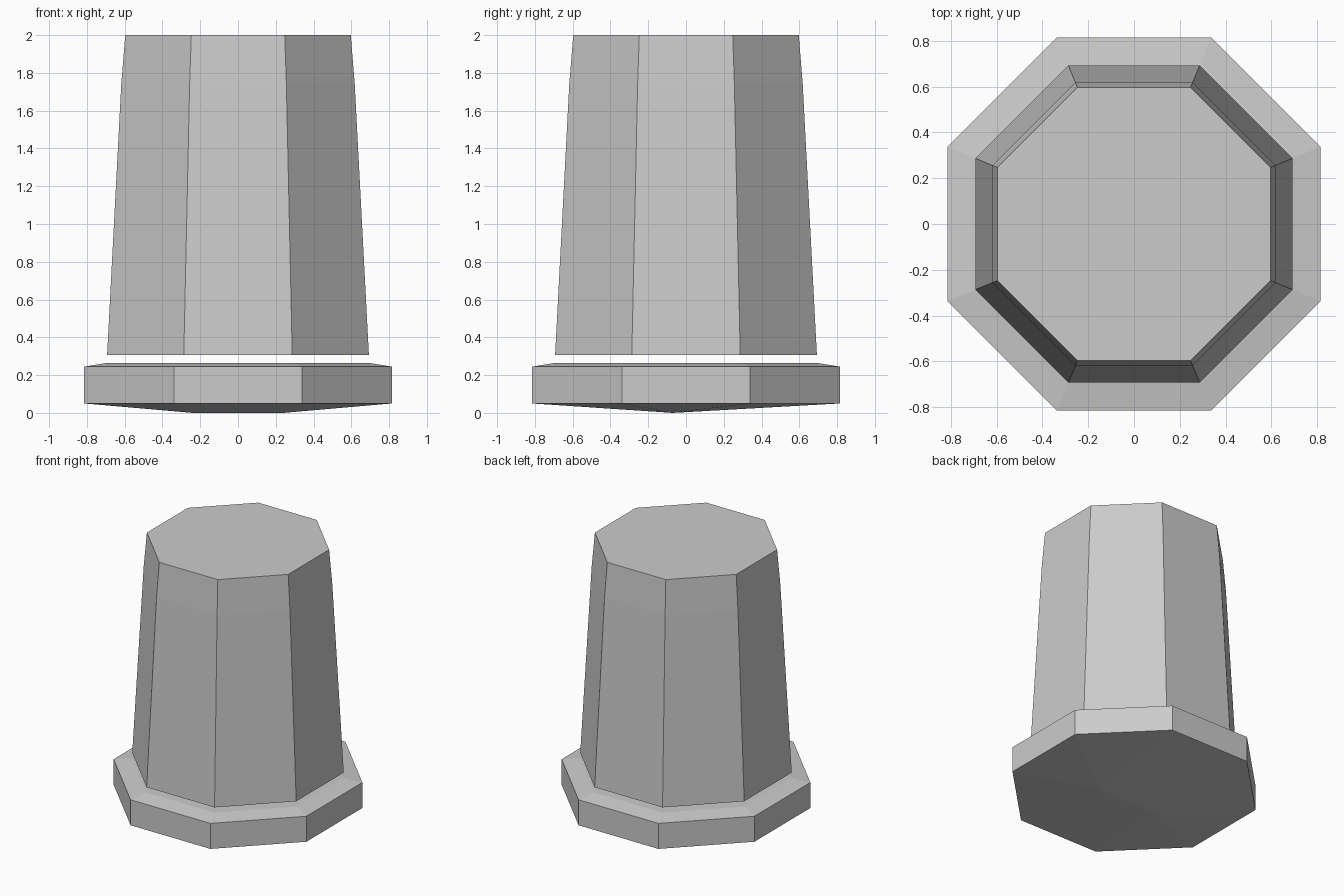
import bpy, bmesh, math

if "Cube" in bpy.data.objects:
    bpy.data.objects.remove(bpy.data.objects["Cube"])


def ring(apothem, z, sides=8):
    """Octagon points with flat sides facing the axes."""
    r = apothem / math.cos(math.pi / sides)
    return [(r * math.cos((i + 0.5) * 2 * math.pi / sides),
             r * math.sin((i + 0.5) * 2 * math.pi / sides), z)
            for i in range(sides)]


def loft(name, rings, tip=()):
    """Skin stacked octagons; optional tip points make a faceted underside."""
    bm = bmesh.new()
    loops = [[bm.verts.new(p) for p in ring(a, z)] for a, z in rings]
    for low, high in zip(loops, loops[1:]):
        for i in range(len(low)):
            j = (i + 1) % len(low)
            bm.faces.new((low[i], low[j], high[j], high[i]))
    bm.faces.new(loops[-1])
    if tip:
        # shallow ridge: right end, left end
        right, left = [bm.verts.new(p) for p in tip]
        lo = loops[0]
        for i in range(len(lo)):
            a, b = lo[i], lo[(i + 1) % len(lo)]
            if i == 1:      # back side
                bm.faces.new((b, a, right, left))
            elif i == 5:    # front side
                bm.faces.new((b, a, left, right))
            else:
                bm.faces.new((b, a, right if i in (0, 6, 7) else left))
    else:
        bm.faces.new(loops[0][::-1])
    bmesh.ops.recalc_face_normals(bm, faces=bm.faces)
    mesh = bpy.data.meshes.new(name)
    bm.to_mesh(mesh)
    bm.free()
    obj = bpy.data.objects.new(name, mesh)
    bpy.context.collection.objects.link(obj)
    return obj


# Wide base plate with chamfered top and shallow pointed underside
loft("base_plate", [(0.815, 0.05), (0.815, 0.245), (0.69, 0.265)],
     tip=[(0.24, -0.07, 0.0), (-0.24, -0.07, 0.0)])

# Tapered eight-sided column floating just above the plate
loft("tapered_body", [(0.693, 0.307), (0.618, 1.74), (0.597, 2.0)])
